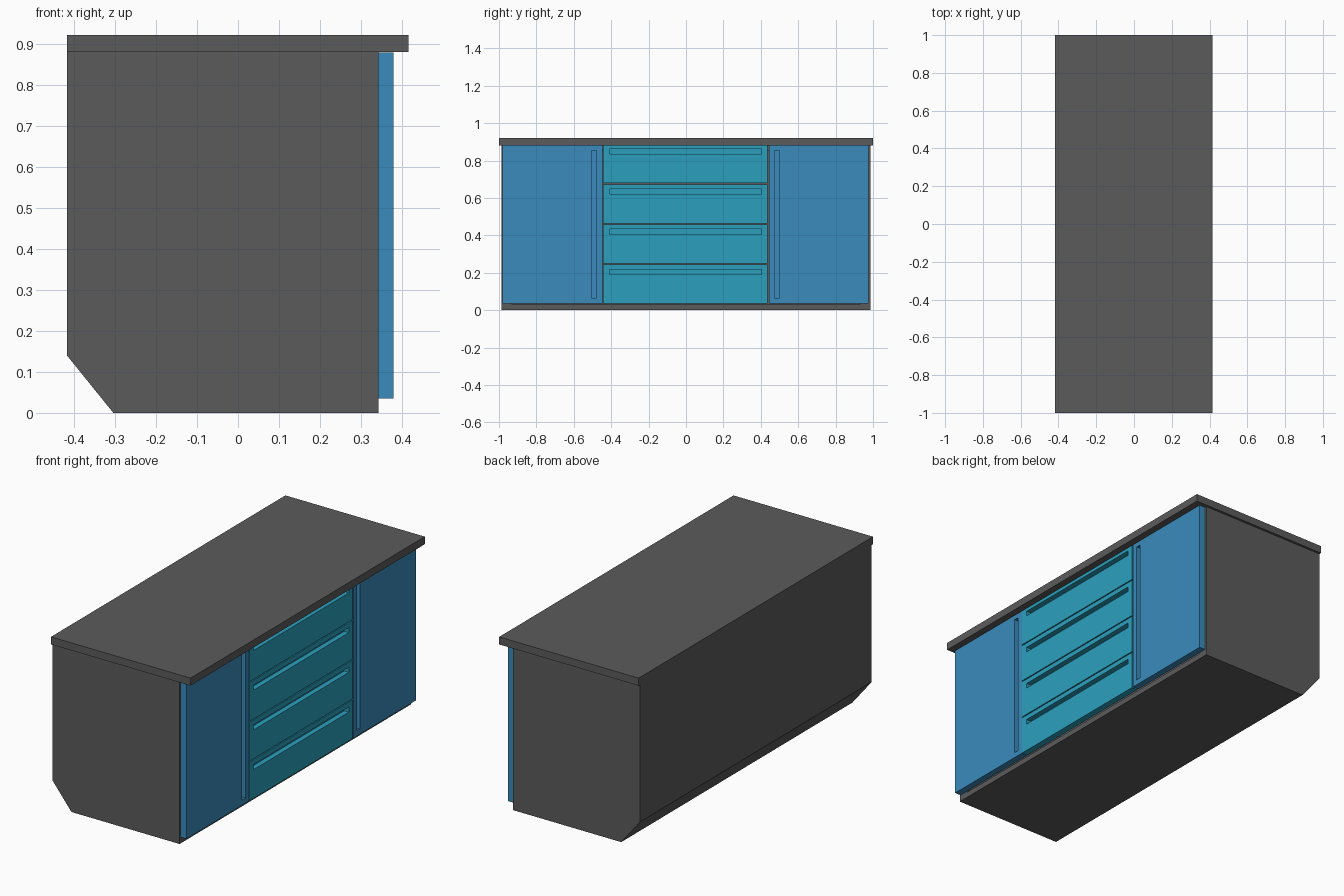
import bpy, bmesh
from mathutils import Vector

if "Cube" in bpy.data.objects:
    bpy.data.objects.remove(bpy.data.objects["Cube"])


def material(name, color):
    m = bpy.data.materials.new(name)
    m.diffuse_color = (*color, 1)
    m.use_nodes = True
    m.node_tree.nodes["Principled BSDF"].inputs["Base Color"].default_value = m.diffuse_color
    return m


def recess(bm, ys, zs, x_in):
    """Sink a rectangular pocket into the +x face, down to x_in."""
    bm.normal_update()
    face = max((f for f in bm.faces if f.normal.x > 0.9),
               key=lambda f: f.calc_center_median().x)
    mid = face.calc_center_median()
    bmesh.ops.inset_individual(bm, faces=[face], thickness=0.005)
    for v in face.verts:
        v.co.y = ys[v.co.y > mid.y]
        v.co.z = zs[v.co.z > mid.z]
    bmesh.ops.inset_individual(bm, faces=[face], thickness=0)
    for v in face.verts:
        v.co.x = x_in


def prism(name, profile, ys, mat, pocket=None):
    """Extrude an xz profile along y, optionally with a pocket in the front."""
    bm = bmesh.new()
    face = bm.faces.new([bm.verts.new((x, ys[0], z)) for x, z in profile])
    ext = bmesh.ops.extrude_face_region(bm, geom=[face])
    verts = [g for g in ext["geom"] if isinstance(g, bmesh.types.BMVert)]
    bmesh.ops.translate(bm, verts=verts, vec=Vector((0, ys[1] - ys[0], 0)))
    bmesh.ops.recalc_face_normals(bm, faces=bm.faces)
    if pocket:
        recess(bm, *pocket)
    bmesh.ops.recalc_face_normals(bm, faces=bm.faces)
    me = bpy.data.meshes.new(name)
    bm.to_mesh(me)
    bm.free()
    ob = bpy.data.objects.new(name, me)
    bpy.context.collection.objects.link(ob)
    me.materials.append(mat)
    return ob


def rect(x0, x1, z0, z1):
    return [(x0, z0), (x1, z0), (x1, z1), (x0, z1)]


grey = material("body_grey", (0.105, 0.105, 0.105))
blue = material("door_blue", (0.042, 0.258, 0.503))
teal = material("drawer_teal", (0.024, 0.352, 0.515))
X0, X1, GRIP = 0.343, 0.379, 0.352   # front panel back, face, and grip depth

# Worktop and hollow carcass with a sloped back toe
prism("worktop", rect(-0.417, 0.416, 0.88, 0.921), (-1, 1), grey)
prism("carcass",
      [(-0.304, 0), (0.342, 0), (0.342, 0.88), (-0.417, 0.88), (-0.417, 0.14)],
      (-0.987, 0.987), grey, ((-0.93, 0.93), (0.03, 0.85), -0.28))

# Side doors with vertical finger grooves
for name, ys, groove in (("left_door", (-0.981, -0.447), (-0.505, -0.479)),
                         ("right_door", (0.445, 0.977), (0.473, 0.499))):
    prism(name, rect(X0, X1, 0.035, 0.879), ys, blue, (groove, (0.064, 0.854), GRIP))

# Stack of four drawers with horizontal finger grooves
for i in range(4):
    z = 0.035 + i * 0.2145
    top = min(z + 0.209, 0.879)
    prism(f"drawer_{i + 1}", rect(X0, X1, z, top), (-0.444, 0.436), teal,
          ((-0.409, 0.404), (z + 0.156, z + 0.183), GRIP))
